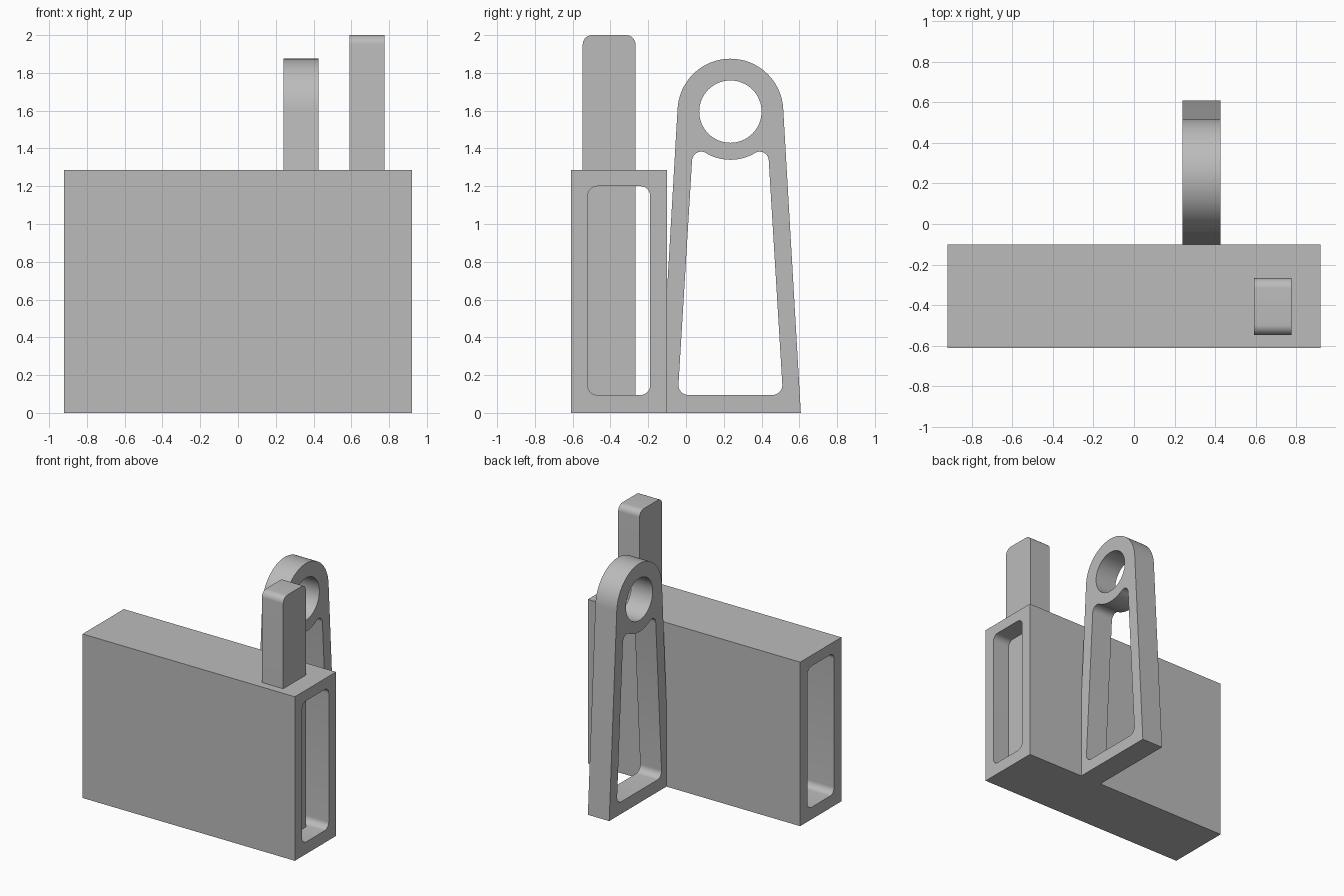
import bpy
from math import pi, radians, cos, sin, acos, atan2, hypot
from mathutils import Matrix, Vector

old = bpy.data.objects.get("Cube")
if old:
    bpy.data.objects.remove(old, do_unlink=True)

grey = bpy.data.materials.new("plain grey")
grey.use_nodes = True
colour = (0.5, 0.5, 0.5, 1)
grey.diffuse_color = colour
grey.node_tree.nodes["Principled BSDF"].inputs["Base Color"].default_value = colour


def arc(cy, cz, r, start, end, steps):
    """Points on an arc, angles in radians."""
    angles = [start + (end - start) * i / steps for i in range(steps + 1)]
    return [(cy + r * cos(a), cz + r * sin(a)) for a in angles]


def rounded(y0, y1, z0, z1, low, high):
    """Rectangle with one radius for the lower and one for the upper corners."""
    points = []
    for i, (y, z, r) in enumerate([(y1, z1, high), (y0, z1, high), (y0, z0, low), (y1, z0, low)]):
        if r == 0:
            points.append((y, z))
            continue
        cy = y - r if y == y1 else y + r
        cz = z - r if z == z1 else z + r
        points += arc(cy, cz, r, i * pi / 2, (i + 1) * pi / 2, 8)
    return points


def extrude(name, x0, x1, loops):
    """Extrude a y-z outline with holes from x0 to x1."""
    curve = bpy.data.curves.new(name + "_profile", "CURVE")
    curve.dimensions = "2D"
    curve.fill_mode = "BOTH"
    curve.extrude = (x1 - x0) / 2
    for loop in loops:
        spline = curve.splines.new("POLY")
        spline.points.add(len(loop) - 1)
        for point, (y, z) in zip(spline.points, loop):
            point.co = (y, z, 0, 1)
        spline.use_cyclic_u = True
    helper = bpy.data.objects.new(name + "_profile", curve)
    mesh = bpy.data.meshes.new_from_object(helper)
    bpy.data.objects.remove(helper)
    # Profile x, y and depth become world y, z and x
    turn = Matrix(((0, 0, 1, (x0 + x1) / 2), (1, 0, 0, 0), (0, 1, 0, 0), (0, 0, 0, 1)))
    mesh.transform(turn)
    mesh.materials.clear()
    mesh.materials.append(grey)
    obj = bpy.data.objects.new(name, mesh)
    bpy.context.collection.objects.link(obj)
    bpy.ops.object.select_all(action="DESELECT")
    obj.select_set(True)
    bpy.context.view_layer.objects.active = obj
    bpy.ops.object.mode_set(mode="EDIT")
    bpy.ops.mesh.select_all(action="SELECT")
    bpy.ops.mesh.remove_doubles(threshold=0.0001)
    bpy.ops.mesh.normals_make_consistent(inside=False)
    bpy.ops.object.mode_set(mode="OBJECT")
    bpy.ops.object.shade_smooth_by_angle(angle=radians(30))
    return obj


# Wide rectangular tube, open at both ends
extrude("tube_body", -0.92, 0.92, [
    rounded(-0.61, -0.10, 0, 1.285, 0, 0),
    rounded(-0.52, -0.19, 0.095, 1.2, 0.05, 0.05)])

# Upright bar passing through the tube
extrude("upright_bar", 0.59, 0.775, [rounded(-0.547, -0.267, 0.03, 2, 0, 0.05)])

# Tapered link: eye at the top, straight sides tangent to the eye
cy, cz, eye, half = 0.235, 1.595, 0.28, 0.373
tangent = acos(eye / hypot(half, cz)) - atan2(cz, half)
outline = [(cy - half, 0), (cy + half, 0)] + arc(cy, cz, eye, tangent, pi - tangent, 40)
hole = arc(cy, cz, 0.165, 0, 2 * pi, 64)[:-1]

# Left half of the window, mirrored to the right
tip = Vector((0.08, 1.335))
toward = atan2(cz - tip.y, cy - tip.x)
left = arc(0.012, 0.147, 0.052, 1.5 * pi, pi - 0.06, 8)[::1]
left += arc(tip.x, tip.y, 0.048, pi - 0.06, toward, 10)
left += arc(cy, cz, 0.255, pi + toward, 1.5 * pi, 10)[1:]
right = [(2 * cy - y, z) for y, z in reversed(left[:-1])]
extrude("eye_link", 0.24, 0.425, [outline, hole, left + right])
